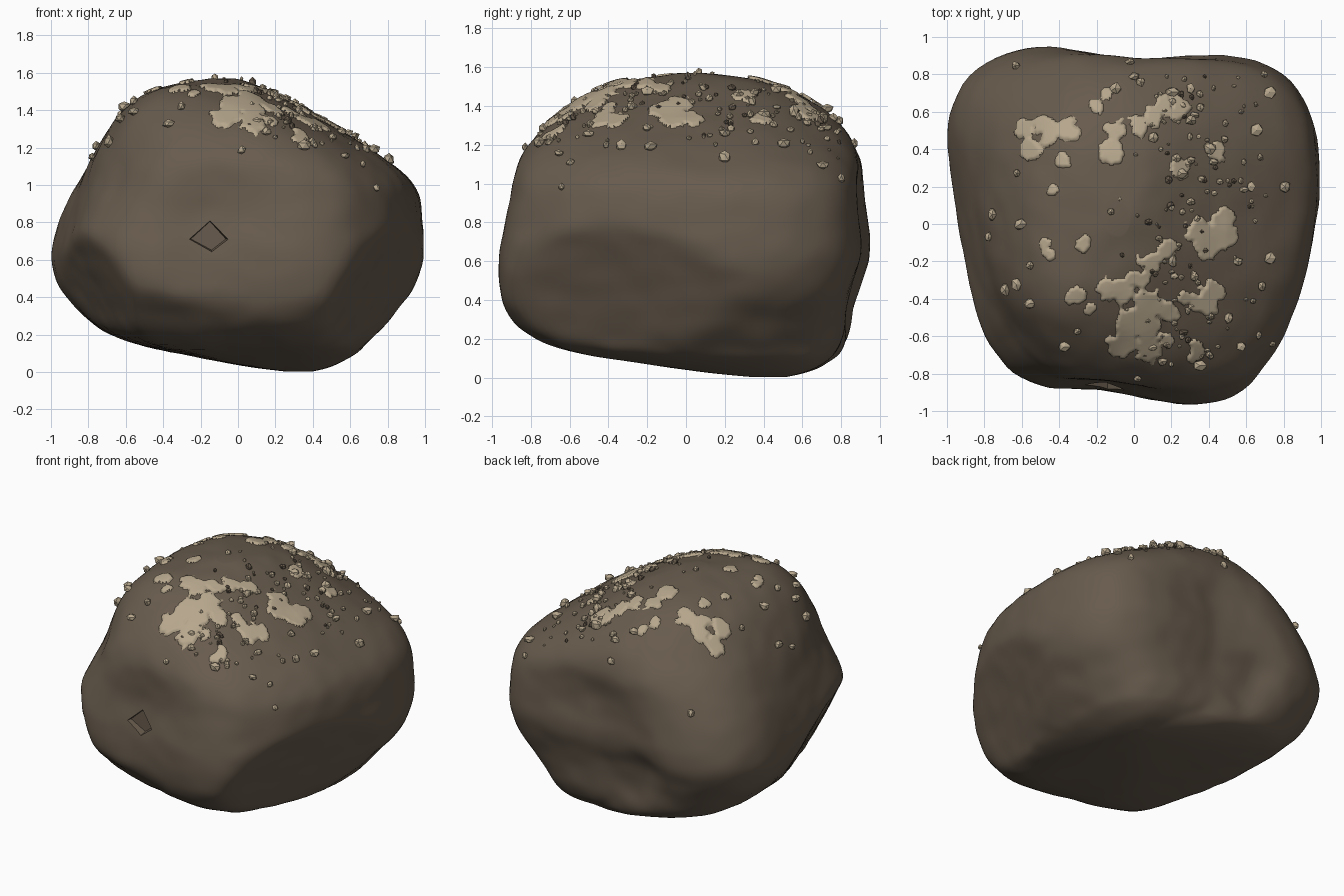
import bpy, bmesh, math, random
from mathutils import Vector, noise
from mathutils.bvhtree import BVHTree

if "Cube" in bpy.data.objects:
    bpy.data.objects.remove(bpy.data.objects["Cube"])

random.seed(7)

def material(name, col):
    m = bpy.data.materials.new(name)
    m.diffuse_color = (*col, 1)
    m.use_nodes = True
    m.node_tree.nodes["Principled BSDF"].inputs["Base Color"].default_value = m.diffuse_color
    return m

STONE = material("brown stone", (0.137, 0.105, 0.074))
CRUST = material("pale crust", (0.47, 0.385, 0.265))

def add_object(name, bm, mats, smooth):
    me = bpy.data.meshes.new(name)
    for f in bm.faces:
        f.smooth = smooth
    bm.to_mesh(me)
    ob = bpy.data.objects.new(name, me)
    bpy.context.collection.objects.link(ob)
    for m in mats:
        me.materials.append(m)
    return ob

def step(a, b, x):
    t = max(0, min(1, (x - a) / (b - a)))
    return t * t * (3 - 2 * t)

def catmull(p, t):
    a, b, c, d = p
    return [0.5 * (2 * q + (r - o) * t + (2 * o - 5 * q + 4 * r - s) * t * t
            + (3 * q - o - 3 * r + s) * t ** 3) for o, q, r, s in zip(a, b, c, d)]

# Plan outline of the rock, seen from above
PLAN = [(1, .2), (.97, .55), (.86, .76), (.7, .87), (.5, .9), (.2, .89), (.03, .87), (-.2, .92),
        (-.45, .96), (-.7, .91), (-.88, .8), (-.97, .65), (-1, .48), (-.96, .2), (-.92, -.1),
        (-.88, -.4), (-.82, -.62), (-.65, -.8), (-.45, -.87), (-.15, -.87), (.1, -.92),
        (.35, -.955), (.58, -.9), (.78, -.67), (.9, -.4), (.97, -.1)]
# Height levels: z, xmin, xmax, ymin, ymax
LEVELS = [(0, .28, .38, .38, .5), (.02, .1, .48, .15, .6), (.05, -.08, .55, -.07, .69),
          (.1, -.32, .64, -.42, .77), (.15, -.57, .69, -.66, .82), (.22, -.75, .76, -.82, .855),
          (.3, -.84, .83, -.91, .87), (.4, -.93, .93, -.96, .89), (.5, -.985, .98, -.975, .92),
          (.6, -1.01, 1, -.975, .955), (.7, -1, 1, -.965, .96), (.8, -.97, .99, -.94, .945),
          (.9, -.93, .98, -.92, .935), (1, -.88, .95, -.9, .925), (1.1, -.83, .86, -.87, .91),
          (1.2, -.77, .72, -.8, .86), (1.3, -.7, .54, -.7, .77), (1.4, -.62, .36, -.57, .66),
          (1.47, -.53, .23, -.45, .55), (1.52, -.41, .13, -.31, .42), (1.55, -.28, .05, -.17, .3),
          (1.57, -.12, -.04, -.03, .08)]
SEGS, SUB = 128, 4

def plan_point(ang):
    # Ray from the centre to the outline polygon
    d = Vector((math.cos(ang), math.sin(ang)))
    n = len(PLAN)
    for i in range(n):
        a, b = Vector(PLAN[i]), Vector(PLAN[(i + 1) % n])
        e = b - a
        den = d.cross(e)
        if abs(den) > 1e-9:
            t, u = a.cross(e) / den, a.cross(d) / den
            if t > 0 and -1e-6 <= u <= 1 + 1e-6:
                return d * t
    return d

def super_point(ang, p):
    c, s = math.cos(ang), math.sin(ang)
    r = (abs(c) ** p + abs(s) ** p) ** (-1 / p)
    return Vector((c * r, s * r))

# Rock body: lofted rings, rounder towards the top and the bottom
bm = bmesh.new()
plan = [plan_point(2 * math.pi * i / SEGS) for i in range(SEGS)]
oval = [super_point(2 * math.pi * i / SEGS, 2.3) for i in range(SEGS)]
rings = []
last = len(LEVELS) - 1
for k in range(last * SUB + 1):
    i = min(k // SUB, last - 1)
    t = k / SUB - i
    z, x0, x1, y0, y1 = catmull([LEVELS[max(0, min(last, i + j))] for j in (-1, 0, 1, 2)], t)
    w = max(step(.85, 1.4, z), .3 * (1 - step(.05, .5, z)))
    ring = []
    for a, b in zip(plan, oval):
        p = a.lerp(b, w)
        ring.append(bm.verts.new(((x0 + x1) / 2 + p.x * (x1 - x0) / 2,
                                  (y0 + y1) / 2 + p.y * (y1 - y0) / 1.91, z)))
    rings.append(ring)
for a, b in zip(rings, rings[1:]):
    for i in range(SEGS):
        j = (i + 1) % SEGS
        bm.faces.new((a[i], a[j], b[j], b[i]))
bm.faces.new(rings[0][::-1])
bm.faces.new(rings[-1])
# Worn facets: points outside these planes are pressed back onto them
# (bottom corner, front underside, left flank, right flank)
for n, d in (((-.3, -.3, -.9), .88), ((-.2, -.66, -.72), .925),
             ((-.85, -.3, -.44), .885), ((.85, -.3, -.42), .875)):
    n = Vector(n).normalized()
    for v in bm.verts:
        over = (v.co - Vector((0, 0, .785))).dot(n) - d
        if over > 0:
            v.co -= n * over
for _ in range(8):
    bmesh.ops.smooth_vert(bm, verts=bm.verts, factor=.5, use_axis_x=True, use_axis_y=True, use_axis_z=True)
bm.normal_update()
# Dents: centre, radius, depth (back groove, front hollow, front left shoulder and crown)
DENTS = [((-.27, .93, .5), .16, .05), ((-.2, .9, .3), .12, .03), ((-.3, -.92, .75), .25, .015),
         ((.75, .1, 1.1), .2, .015), ((-.7, -.62, 1.05), .22, .05), ((-.42, -.38, 1.4), .22, -.03)]
for v in bm.verts:
    off = .007 * noise.noise(v.co * 2.6) + .006 * noise.noise(v.co * 8)
    off *= step(0, .15, v.co.z)
    for c, r, d in DENTS:
        off -= d * math.exp(-((v.co - Vector(c)).length / r) ** 2)
    v.co += v.normal * off
bm.normal_update()
tree = BVHTree.FromBMesh(bm)
body = add_object("rock_body", bm, [STONE], True)

# Diamond chip cut into the front
hit = tree.ray_cast(Vector((-.15, -3, .72)), Vector((0, 1, 0)))[0]
cb = bmesh.new()
corners = [(-.12, -.01), (0, .1), (.1, -.01), (.01, -.08)]
ends = [[cb.verts.new((hit.x + x * s, hit.y + y, hit.z + z * s)) for x, z in corners]
        for y, s in ((-.08, 1.1), (.035, .85))]
cb.faces.new(ends[0])
cb.faces.new(ends[1][::-1])
for i in range(4):
    j = (i + 1) % 4
    cb.faces.new((ends[0][i], ends[1][i], ends[1][j], ends[0][j]))
bmesh.ops.recalc_face_normals(cb, faces=cb.faces)
cutter = add_object("chip_cutter", cb, [STONE], False)
cutter.hide_render = True
mod = body.modifiers.new("chip", 'BOOLEAN')
mod.operation, mod.object, mod.solver = 'DIFFERENCE', cutter, 'EXACT'
bpy.context.view_layer.objects.active = body
body.select_set(True)
bpy.ops.object.modifier_apply(modifier=mod.name)
bpy.data.objects.remove(cutter)
bpy.ops.object.shade_smooth_by_angle(angle=math.radians(40))

def drop(x, y):
    return tree.ray_cast(Vector((x, y, 3)), Vector((0, 0, -1)))[:2]

# Crust patches: ragged thin plates laid over the top (x, y, radius)
BLOBS = [(-.58, .51, .05), (-.48, .52, .055), (-.36, .5, .06), (-.55, .4, .05), (-.38, .34, .035), (-.46, .46, .05),
         (-.12, .39, .06), (-.1, .5, .05), (.03, .53, .05), (.1, .57, .05), (.16, .63, .05), (.24, .62, .05),
         (-.2, .63, .035), (-.15, .69, .03), (.33, -.04, .06), (.4, -.1, .075), (.47, .03, .06), (.5, -.06, .05),
         (.17, -.13, .045), (.08, -.21, .06), (.03, -.29, .05), (-.15, -.34, .05), (-.07, -.38, .06),
         (.07, -.43, .075), (-.01, -.52, .075), (.08, -.55, .07), (-.06, -.64, .075), (.08, -.67, .06),
         (.18, -.47, .05), (.26, -.4, .035), (.38, -.41, .07), (.43, -.36, .05), (-.31, -.39, .045), (-.24, -.45, .03),
         (-.27, -.1, .04), (-.47, -.11, .03), (-.45, -.16, .03), (.25, .3, .05), (.45, .38, .045),
         (.18, -.62, .035), (.33, -.68, .045), (-.43, .18, .025)]

def cover(x, y):
    m = max(1 - math.hypot(x - bx, y - by) / (r * 1.3) for bx, by, r in BLOBS)
    return m - .08 + .5 * noise.noise(Vector((x * 15, y * 15, 3))) + .25 * noise.noise(Vector((x * 36, y * 36, 8)))

bm = bmesh.new()
grid, S = {}, .01
def crust_vert(i, j):
    if (i, j) not in grid:
        p, n = drop(i * S, j * S)
        c = max(0, min(1, cover(i * S, j * S) / .15))
        grid[i, j] = bm.verts.new(p + n * (-.005 + .02 * c))
    return grid[i, j]
for i in range(-70, 70):
    for j in range(-80, 80):
        if cover((i + .5) * S, (j + .5) * S) > 0:
            bm.faces.new([crust_vert(i + a, j + b) for a, b in ((0, 0), (1, 0), (1, 1), (0, 1))])
add_object("crust_patches", bm, [CRUST], True)

# Pebbles: placed large ones, then scattered small grit
PEBBLES = [(-.77, -.07), (-.6, 0), (-.55, -.22), (-.62, -.32), (-.68, -.35), (-.3, -.57), (-.37, -.65),
           (-.55, -.42), (.02, -.82), (.15, -.73), (.35, -.75), (.57, -.65), (.68, -.33), (.72, -.18), (.55, -.2),
           (.3, .34), (.42, .33), (.65, .5), (.72, .7), (.2, .7), (0, .78), (-.1, .72), (-.02, .86),
           (.62, .2), (.8, .2), (.3, .12), (.3, .55), (.48, .45), (.1, .46), (-.62, .27), (-.75, .05),
           (.32, -.28), (.2, -.2), (.5, -.5), (-.63, .84), (.22, .35), (.4, .4), (.25, .27), (.35, .62), (.3, .72)]
bm = bmesh.new()
def pebble(x, y, r, mat):
    p, n = drop(x, y)
    if p is None:
        return
    new = bmesh.ops.create_icosphere(bm, subdivisions=1, radius=r)["verts"]
    s = Vector([random.uniform(.75, 1.25) for _ in range(3)])
    for v in new:
        v.co = p + n * r * .35 + v.co * s * random.uniform(.8, 1.15)
    for f in {f for v in new for f in v.link_faces}:
        f.material_index = mat
for x, y in PEBBLES:
    pebble(x, y, random.uniform(.025, .036), 0)
for _ in range(150):
    x, y = random.gauss(.28, .24), random.uniform(-.75, .8)
    if abs(x) < .8 and (x > 0 or random.random() < .4):
        pebble(x, y, random.uniform(.009, .023), int(random.random() < .15))
add_object("pebbles", bm, [CRUST, STONE], False)
